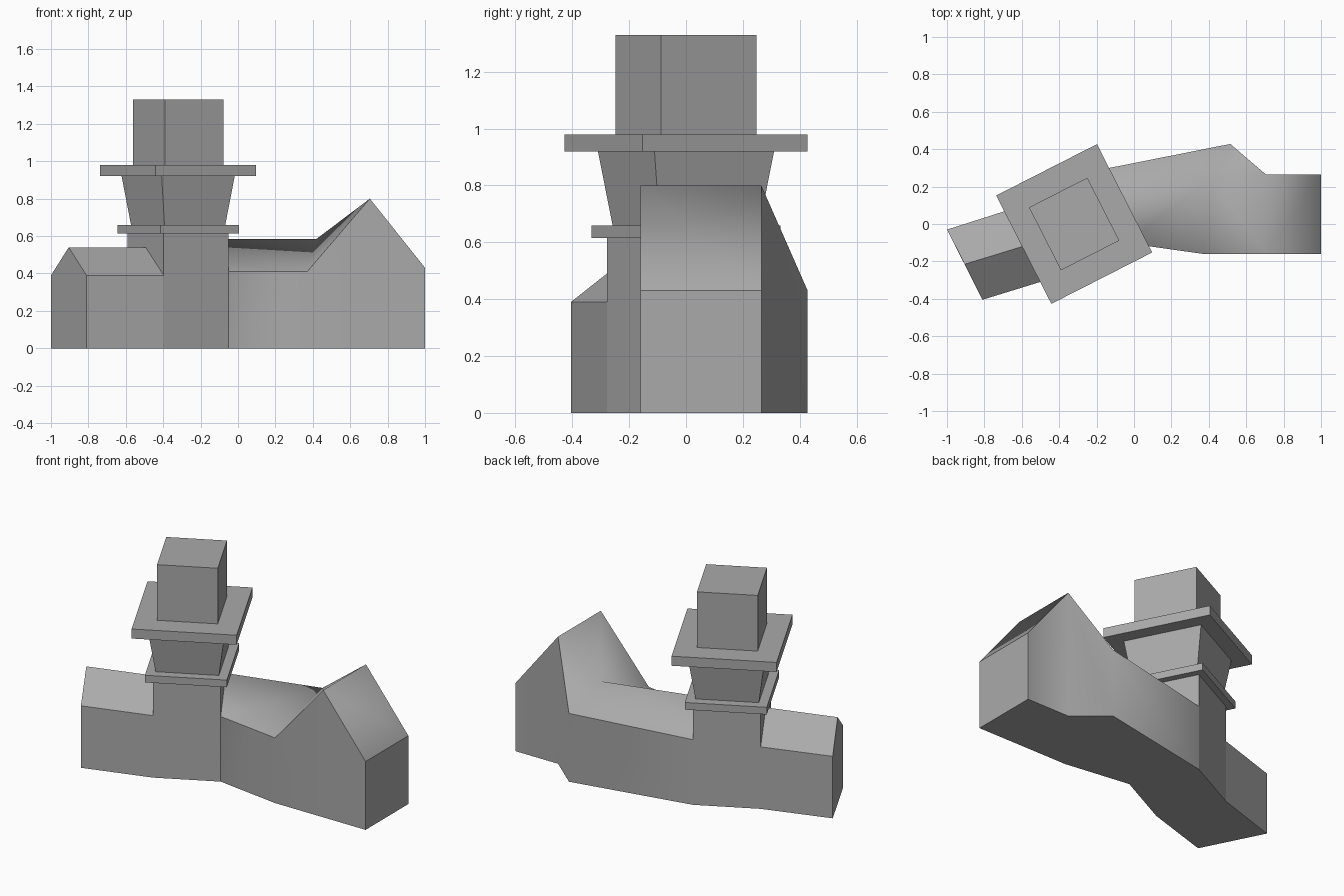
import bpy, bmesh, math
from mathutils import Matrix, Vector

if "Cube" in bpy.data.objects:
    bpy.data.objects.remove(bpy.data.objects["Cube"], do_unlink=True)

GREY = (0.4, 0.4, 0.4, 1)
stone = bpy.data.materials.new("plain grey")
stone.use_nodes = True
stone.diffuse_color = GREY
stone.node_tree.nodes["Principled BSDF"].inputs["Base Color"].default_value = GREY


def add_mesh(name, points, faces):
    """Object from named points and faces given as lists of point names."""
    bm = bmesh.new()
    verts = {key: bm.verts.new(co) for key, co in points.items()}
    for face in faces:
        bm.faces.new([verts[key] for key in face])
    bmesh.ops.recalc_face_normals(bm, faces=bm.faces)
    mesh = bpy.data.meshes.new(name)
    bm.to_mesh(mesh)
    bm.free()
    mesh.materials.append(stone)
    obj = bpy.data.objects.new(name, mesh)
    bpy.context.collection.objects.link(obj)
    return obj


# Tower: stacked boxes turned about one axis, each with bottom and top size
TURN = Matrix.Translation((-0.32, 0, 0)) @ Matrix.Rotation(math.radians(27), 4, "Z")


def tower_box(name, z0, z1, bottom, top):
    bm = bmesh.new()
    bmesh.ops.create_cube(bm, size=1)
    for v in bm.verts:
        w, d = top if v.co.z > 0 else bottom
        v.co = TURN @ Vector((v.co.x * w, v.co.y * d, z1 if v.co.z > 0 else z0))
    mesh = bpy.data.meshes.new(name)
    bm.to_mesh(mesh)
    bm.free()
    mesh.materials.append(stone)
    bpy.context.collection.objects.link(bpy.data.objects.new(name, mesh))


SHAFT = (0.39, 0.425)
BLOCK = (0.35, 0.377)
LOWER = (0.472, 0.506)
UPPER = (0.605, 0.65)
tower_box("tower_shaft", 0, 0.615, SHAFT, SHAFT)
tower_box("lower_slab", 0.615, 0.66, LOWER, LOWER)
tower_box("flared_neck", 0.66, 0.92, (0.365, 0.394), (0.438, 0.472))
tower_box("upper_slab", 0.92, 0.98, UPPER, UPPER)
tower_box("top_block", 0.98, 1.33, BLOCK, BLOCK)


def shaft_corner(sx, sy, z):
    return TURN @ Vector((sx * SHAFT[0] / 2, sy * SHAFT[1] / 2, z))


def with_feet(points, names):
    """Add a ground point, named with a trailing 0, below each eave point."""
    for key in names:
        x, y, _ = points[key]
        points[key + "0"] = (x, y, 0)
    return points


# Short gabled wing on the model's right
wing = {"f": shaft_corner(-1, -1, 0.39), "b": shaft_corner(-1, 1, 0.39),
        "r": shaft_corner(-1, 0, 0.54),
        "ef": (-0.81, -0.405, 0.39), "eb": (-1, -0.03, 0.39), "er": (-0.905, -0.215, 0.54)}
add_mesh("right_wing", with_feet(wing, ["f", "b", "ef", "eb"]), [
    ["f", "ef", "er", "r"], ["b", "r", "er", "eb"],
    ["f0", "f", "ef", "ef0"], ["b0", "b", "eb", "eb0"],
    ["ef0", "ef", "er", "eb", "eb0"], ["f0", "f", "r", "b", "b0"],
    ["f0", "ef0", "eb0", "b0"]])

# Long wing on the model's left, ending in a tall cross gable
hall = {"f": shaft_corner(1, -1, 0.41), "r": shaft_corner(1, 0, 0.585),
        "b": shaft_corner(1, 1, 0.41),
        "mf": (0.37, -0.16, 0.41), "mr": (0.42, 0.24, 0.585), "mb": (0.515, 0.428, 0.43),
        "pf": (0.705, -0.16, 0.8), "pb": (0.705, 0.265, 0.8),
        "ef": (1, -0.16, 0.43), "eb": (1, 0.265, 0.43)}
left_wing = add_mesh("left_wing", with_feet(hall, ["f", "b", "mf", "mb", "pf", "pb", "ef", "eb"]), [
    ["f", "mf", "mr", "r"], ["b", "r", "mr", "mb"],
    ["mf", "pf", "mr"], ["pf", "pb", "mr"], ["mr", "pb", "mb"], ["pf", "ef", "eb", "pb"],
    ["f0", "mf0", "mf", "f"], ["mf0", "pf0", "pf", "mf"], ["pf0", "ef0", "ef", "pf"],
    ["b0", "mb0", "mb", "b"], ["mb0", "pb0", "pb", "mb"], ["pb0", "eb0", "eb", "pb"],
    ["ef0", "eb0", "eb", "ef"], ["f0", "f", "r", "b", "b0"],
    ["f0", "mf0", "pf0", "ef0", "eb0", "pb0", "mb0", "b0"]])

# Roof shades as one smooth sheet, walls as another; eaves and corners stay sharp
bm = bmesh.new()
bm.from_mesh(left_wing.data)
for face in bm.faces:
    face.smooth = True
for edge in bm.edges:
    a, b = (f.normal for f in edge.link_faces)
    both_roof = a.z > 0.1 and b.z > 0.1
    both_wall = abs(a.z) < 0.1 and abs(b.z) < 0.1 and a.angle(b) < math.radians(65)
    edge.smooth = both_roof or both_wall
bm.to_mesh(left_wing.data)
bm.free()
